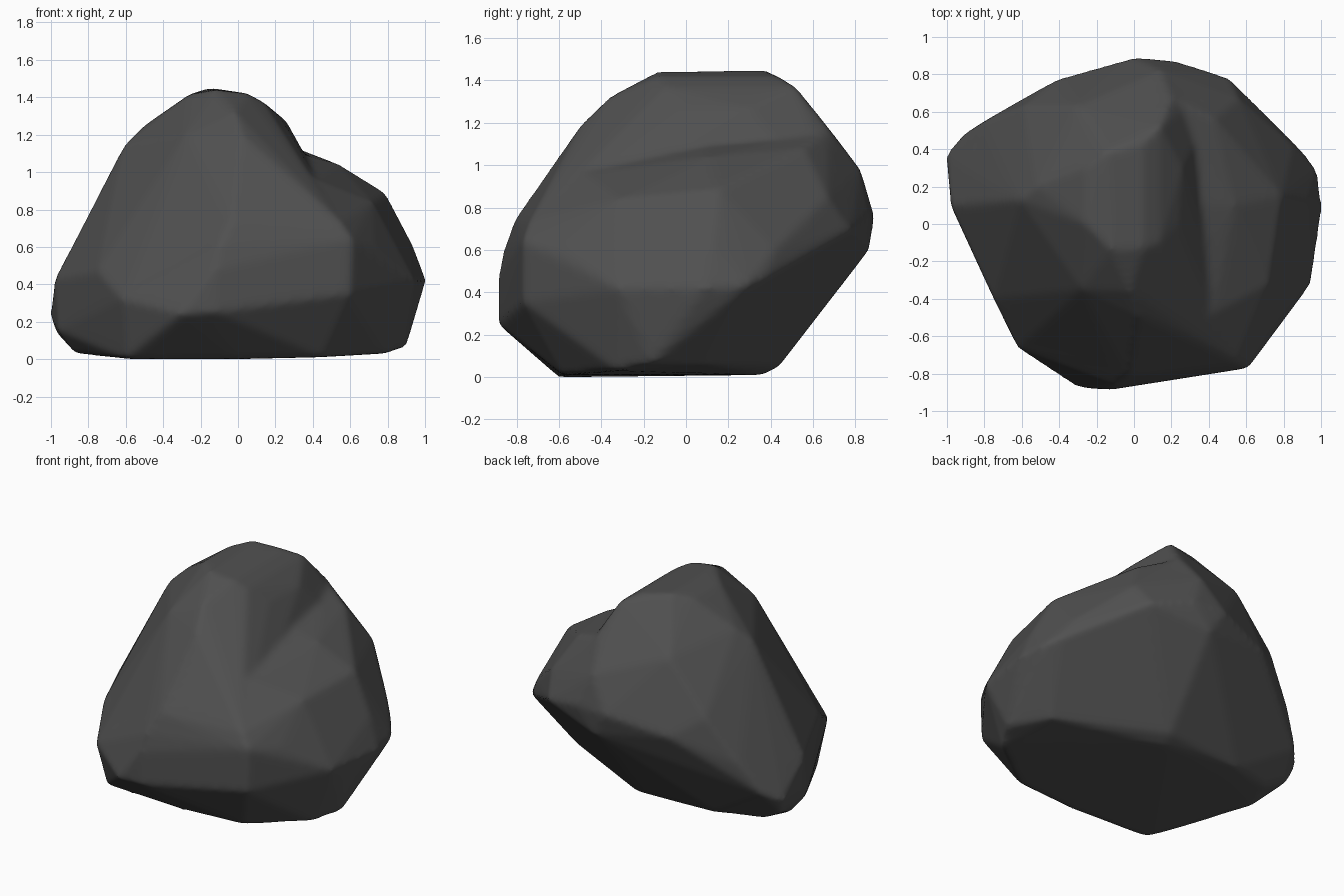
import bpy, bmesh

# Lower body corners, shared by both lobes so the flanks stay continuous
BASE = [
    (0, .89, .76), (.23, .87, .76), (.1, .865, .6), (.51, .78, .69), (-.41, .775, .67),
    (-.8, .55, .5), (-.92, .478, .3), (-1.005, .37, .24), (-.98, .1, .43), (-.97, .34, .14),
    (-.96, .06, .15), (-.75, -.4, .47), (-.62, -.665, .32), (-.3, -.875, .24), (-.12, -.885, .25),
    (-.12, -.885, .48), (-.1, -.86, .6), (-.03, -.81, .74), (0, -.69, .87), (.6, -.77, .35),
    (.61, -.77, .64), (.55, -.74, .73), (-.6, -.57, 0), (-.87, .1, .03), (-.8, .32, .05),
    (-.5, .4, .04), (0, -.6, 0), (.45, -.58, .01), (.07, .44, .05), (.05, .36, .01),
]
# Main peak
PEAK = [
    (-.15, .38, 1.45), (-.12, -.14, 1.44), (.05, .43, 1.42), (.05, -.13, 1.42), (.14, .52, 1.37),
    (.14, -.1, 1.37), (.24, 0, 1.27), (.26, .3, 1.27), (-.26, 0, 1.415), (-.26, .3, 1.415),
    (-.02, -.36, 1.325), (.02, -.49, 1.2), (-.52, .2, 1.235), (-.61, .13, 1.145),
    (-.28, -.35, 1.2), (.2, .67, 1.18), (.14, .825, .98), (-.31, .63, 1.14), (-.59, .63, .8),
]
# Lower shoulder on the right
SHOULDER = [
    (.54, .1, 1.04), (.43, .56, 1.08), (.32, .1, 1.1), (.28, -.3, 1.04), (.2, .67, 1.17),
    (.14, .825, .98), (.56, .67, .85), (.42, -.48, .96), (.72, -.32, .84), (.73, -.58, .61),
    (.79, .15, .885), (.93, .12, .62), (.85, .42, .6), (1.005, .09, .42), (.98, .29, .43),
    (.9, .39, .47), (.945, -.32, .42), (.9, -.16, .065), (.76, .1, .06), (.8, -.33, .03),
]

# Each lobe is a convex hull; both go into one mesh
bm = bmesh.new()
for points in (BASE + PEAK, BASE + SHOULDER):
    lobe = bmesh.new()
    for p in points:
        lobe.verts.new(p)
    bmesh.ops.convex_hull(lobe, input=lobe.verts[:])
    loose = [v for v in lobe.verts if not v.link_faces]
    bmesh.ops.delete(lobe, geom=loose, context='VERTS')
    bmesh.ops.recalc_face_normals(lobe, faces=lobe.faces[:])
    temp = bpy.data.meshes.new("lobe")
    lobe.to_mesh(temp)
    lobe.free()
    bm.from_mesh(temp)
    bpy.data.meshes.remove(temp)

mesh = bpy.data.meshes.new("boulder")
bm.to_mesh(mesh)
bm.free()
boulder = bpy.data.objects.new("boulder", mesh)
bpy.context.collection.objects.link(boulder)

stone = bpy.data.materials.new("dark grey stone")
stone.diffuse_color = (.08, .08, .08, 1)
mesh.materials.append(stone)

# Fuse the lobes and soften the creases
fuse = boulder.modifiers.new("fuse", 'REMESH')
fuse.mode = 'VOXEL'
fuse.voxel_size = .02
fuse.use_smooth_shade = True
soften = boulder.modifiers.new("soften", 'SMOOTH')
soften.factor = .5
soften.iterations = 8
